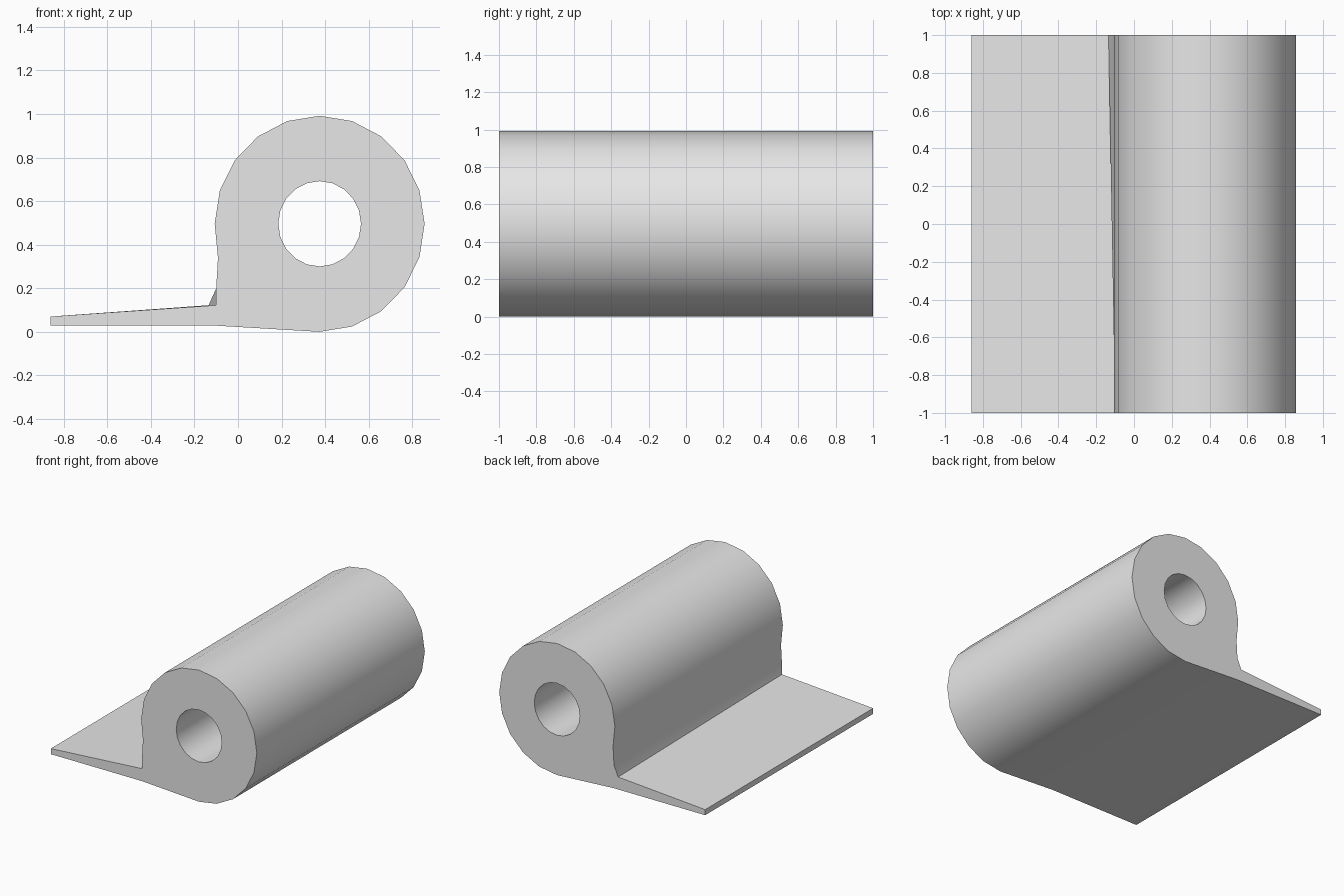
import bpy, bmesh, math

cube = bpy.data.objects.get("Cube")
if cube:
    bpy.data.objects.remove(cube)

SIDES = 20
CX, CZ = 0.375, 0.496

grey = bpy.data.materials.new("light grey")
grey.use_nodes = True
grey.diffuse_color = (0.8, 0.8, 0.8, 1)
grey.node_tree.nodes["Principled BSDF"].inputs["Base Color"].default_value = (0.8, 0.8, 0.8, 1)


def ring(rx, rz):
    steps = [math.tau * i / SIDES for i in range(SIDES)]
    return [(CX + rx * math.cos(a), CZ + rz * math.sin(a)) for a in steps]


def section(back):
    """Barrel outline, bore outline and leaf tip at one end."""
    outer, inner = ring(0.482, 0.496), ring(0.19, 0.196)
    # the lower corner of the barrel is pulled out to meet the leaf
    outer[11] = (-0.092, 0.34)
    outer[12] = (-0.1, 0.2)
    outer[13] = (-0.135 if back else -0.1, 0.122)
    outer[14] = (-0.1, 0.028)
    tip = [(-0.86, 0.07), (-0.86, 0.028)]
    return outer, inner, tip


bm = bmesh.new()
ends = []
for y in (-1, 1):
    ends.append([[bm.verts.new((x, y, z)) for x, z in loop] for loop in section(y > 0)])
(o0, i0, t0), (o1, i1, t1) = ends

# barrel skin, bore and annular ends
for k in range(SIDES):
    n = (k + 1) % SIDES
    if k != 13:
        bm.faces.new((o0[k], o0[n], o1[n], o1[k]))
    bm.faces.new((i0[n], i0[k], i1[k], i1[n]))
    bm.faces.new((o0[n], o0[k], i0[k], i0[n]))
    bm.faces.new((o1[k], o1[n], i1[n], i1[k]))

# leaf grown from the open strip of the barrel
path0 = [o0[13], *t0, o0[14]]
path1 = [o1[13], *t1, o1[14]]
for k in range(3):
    bm.faces.new((path0[k], path0[k + 1], path1[k + 1], path1[k]))
bm.faces.new(path0)
bm.faces.new(path1)
bmesh.ops.recalc_face_normals(bm, faces=bm.faces)

mesh = bpy.data.meshes.new("hinge_leaf")
bm.to_mesh(mesh)
bm.free()
mesh.materials.append(grey)
hinge = bpy.data.objects.new("hinge_leaf", mesh)
bpy.context.collection.objects.link(hinge)

# smooth the curved skin, keep the corners crisp
bpy.ops.object.select_all(action='DESELECT')
hinge.select_set(True)
bpy.context.view_layer.objects.active = hinge
bpy.ops.object.shade_smooth_by_angle(angle=math.radians(30))
